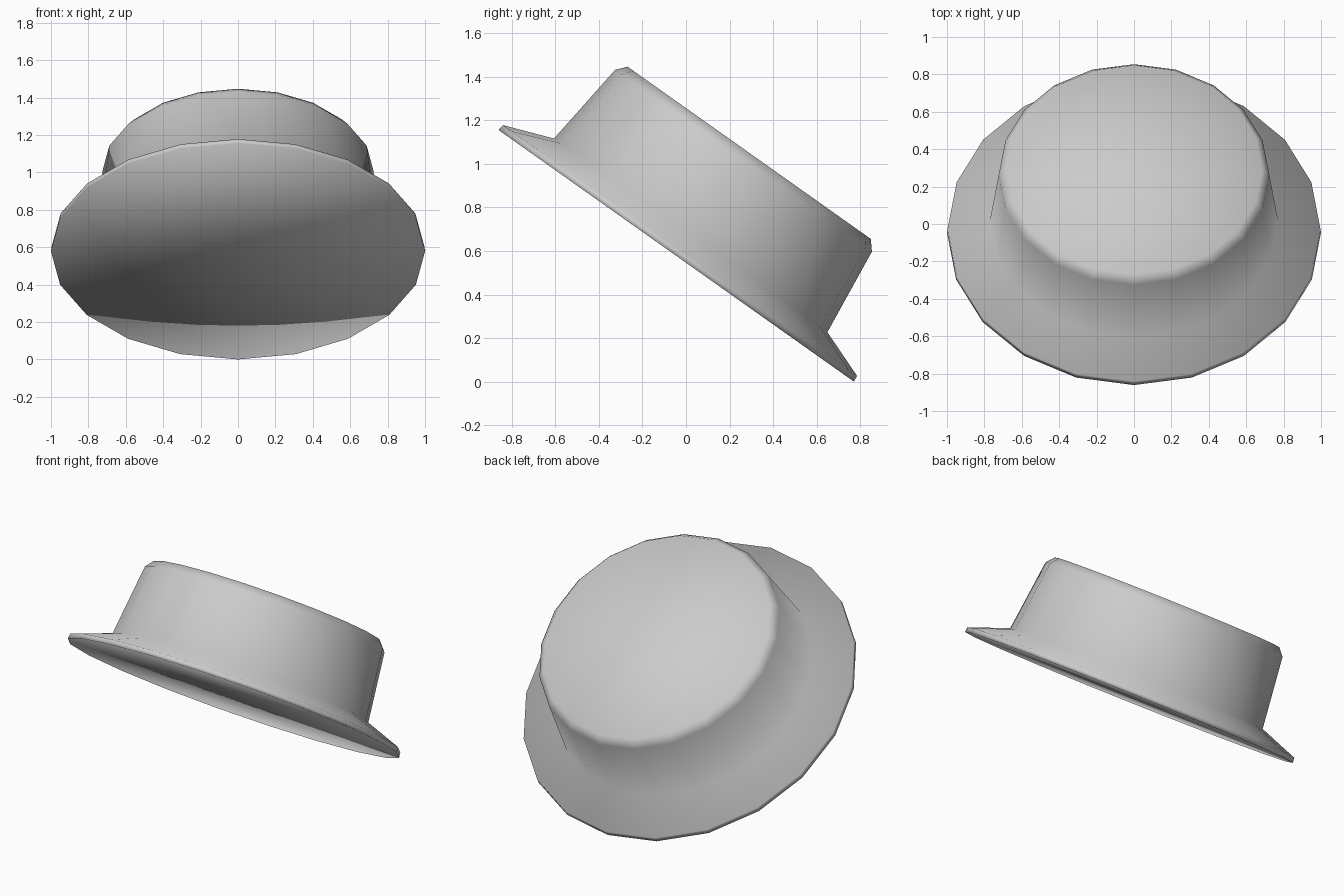
import bpy, bmesh, math
from mathutils import Matrix, Vector

if "Cube" in bpy.data.objects:
    bpy.data.objects.remove(bpy.data.objects["Cube"])

SIDES = 20
TILT = math.radians(-35.3)
CENTRE = Vector((0, -0.045, 0.5825))

# Radius and height of each ring: brim edge, crown foot, crown shoulder, crown top
PROFILE = [(1.0, 0.0), (0.997, 0.03), (0.77, 0.115), (0.723, 0.535), (0.685, 0.58)]

felt = bpy.data.materials.new("grey_felt")
felt.diffuse_color = (0.6, 0.6, 0.6, 1)
felt.use_nodes = True
felt.node_tree.nodes["Principled BSDF"].inputs["Base Color"].default_value = felt.diffuse_color

bm = bmesh.new()
rings = []
for r, h in PROFILE:
    rings.append([bm.verts.new((r * math.sin(math.tau * i / SIDES),
                                r * math.cos(math.tau * i / SIDES), h))
                  for i in range(SIDES)])

# Brim and crown walls
for low, high in zip(rings, rings[1:]):
    for i in range(SIDES):
        j = (i + 1) % SIDES
        bm.faces.new((low[i], low[j], high[j], high[i]))

# Flat underside and flat crown top, each a fan around a centre point
for ring, h in ((rings[0], PROFILE[0][1]), (rings[-1], PROFILE[-1][1])):
    hub = bm.verts.new((0, 0, h))
    for i in range(SIDES):
        bm.faces.new((hub, ring[i], ring[(i + 1) % SIDES]))

bmesh.ops.recalc_face_normals(bm, faces=bm.faces)
for f in bm.faces:
    f.smooth = True

# Tilt the hat backwards so the rear of the brim rests on the ground
bm.transform(Matrix.Translation(CENTRE) @ Matrix.Rotation(TILT, 4, 'X'))
bm.transform(Matrix.Translation((0, 0, -min(v.co.z for v in bm.verts))))

mesh = bpy.data.meshes.new("hat")
bm.to_mesh(mesh)
bm.free()
mesh.materials.append(felt)
hat = bpy.data.objects.new("hat", mesh)
bpy.context.collection.objects.link(hat)
